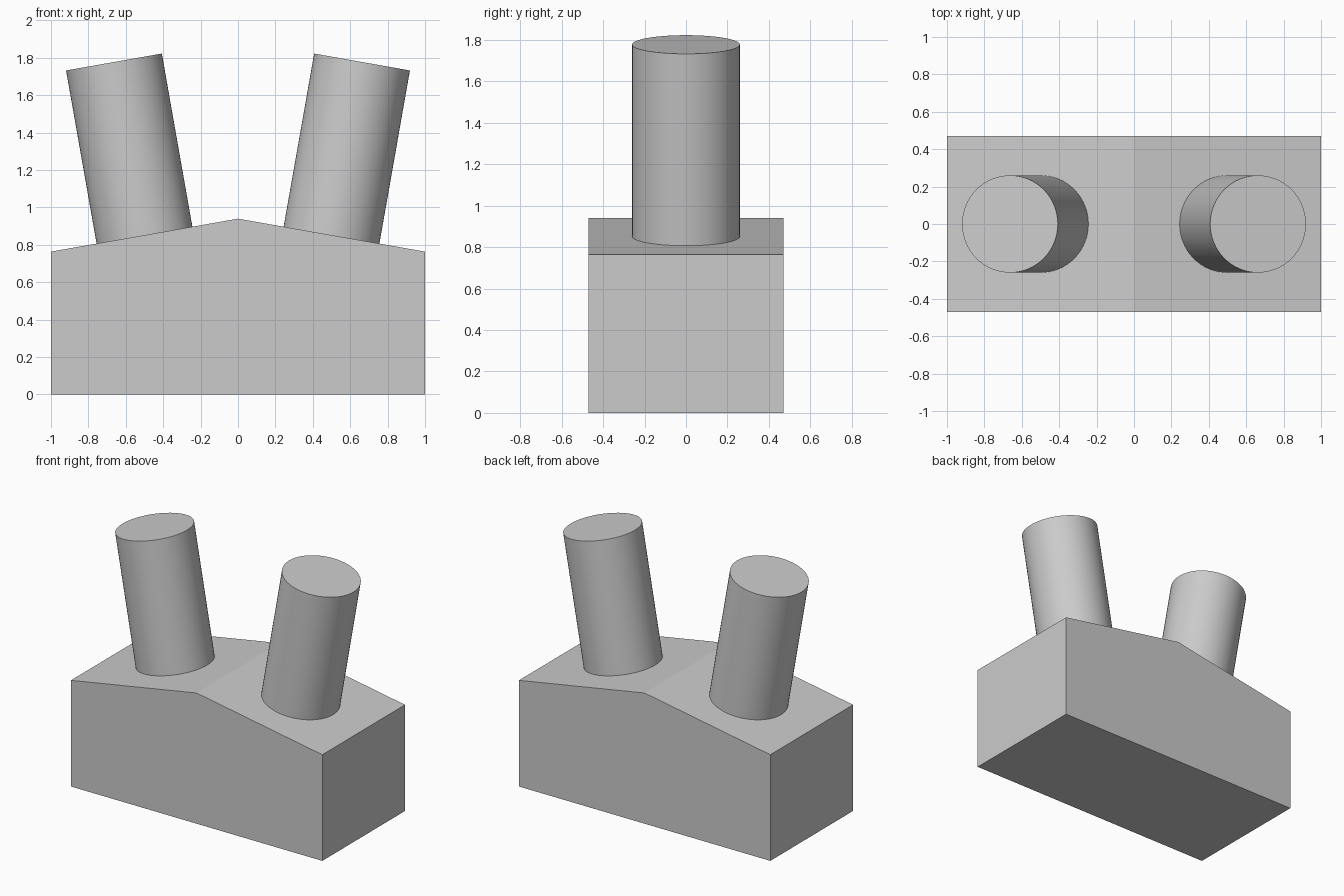
import bpy, bmesh, math
from mathutils import Matrix, Vector

cube = bpy.data.objects.get("Cube")
if cube:
    bpy.data.objects.remove(cube)

# Single grey material
GREY = (0.6, 0.6, 0.6, 1)
grey = bpy.data.materials.new("plain grey")
grey.use_nodes = True
grey.diffuse_color = GREY
grey.node_tree.nodes["Principled BSDF"].inputs["Base Color"].default_value = GREY

TILT = math.radians(10)
HALF_DEPTH = 0.47
RIDGE = 0.94
EAVE = RIDGE - math.tan(TILT)
RADIUS, LENGTH, SINK = 0.26, 0.94, 0.01


def finish(bm, name):
    bmesh.ops.recalc_face_normals(bm, faces=bm.faces)
    mesh = bpy.data.meshes.new(name)
    bm.to_mesh(mesh)
    bm.free()
    mesh.materials.append(grey)
    obj = bpy.data.objects.new(name, mesh)
    bpy.context.collection.objects.link(obj)
    return obj


# Base block: gabled profile extruded front to back
bm = bmesh.new()
profile = [(-1, 0), (1, 0), (1, EAVE), (0, RIDGE), (-1, EAVE)]
front = bm.faces.new([bm.verts.new((x, -HALF_DEPTH, z)) for x, z in profile])
back = bmesh.ops.extrude_face_region(bm, geom=[front], use_keep_orig=True)
verts = [v for v in back["geom"] if isinstance(v, bmesh.types.BMVert)]
bmesh.ops.translate(bm, verts=verts, vec=(0, 2 * HALF_DEPTH, 0))
finish(bm, "base_block")

# Posts standing square to each sloping top face
for name, side in (("left_post", 1), ("right_post", -1)):
    bm = bmesh.new()
    place = (Matrix.Translation(Vector((side * 0.5, 0, (RIDGE + EAVE) / 2)))
             @ Matrix.Rotation(side * TILT, 4, 'Y')
             @ Matrix.Translation(Vector((0, 0, (LENGTH - SINK) / 2))))
    bmesh.ops.create_cone(bm, cap_ends=True, segments=64, radius1=RADIUS,
                          radius2=RADIUS, depth=LENGTH + SINK, matrix=place)
    post = finish(bm, name)
    bpy.ops.object.select_all(action='DESELECT')
    post.select_set(True)
    bpy.context.view_layer.objects.active = post
    bpy.ops.object.shade_smooth_by_angle(angle=math.radians(30))
